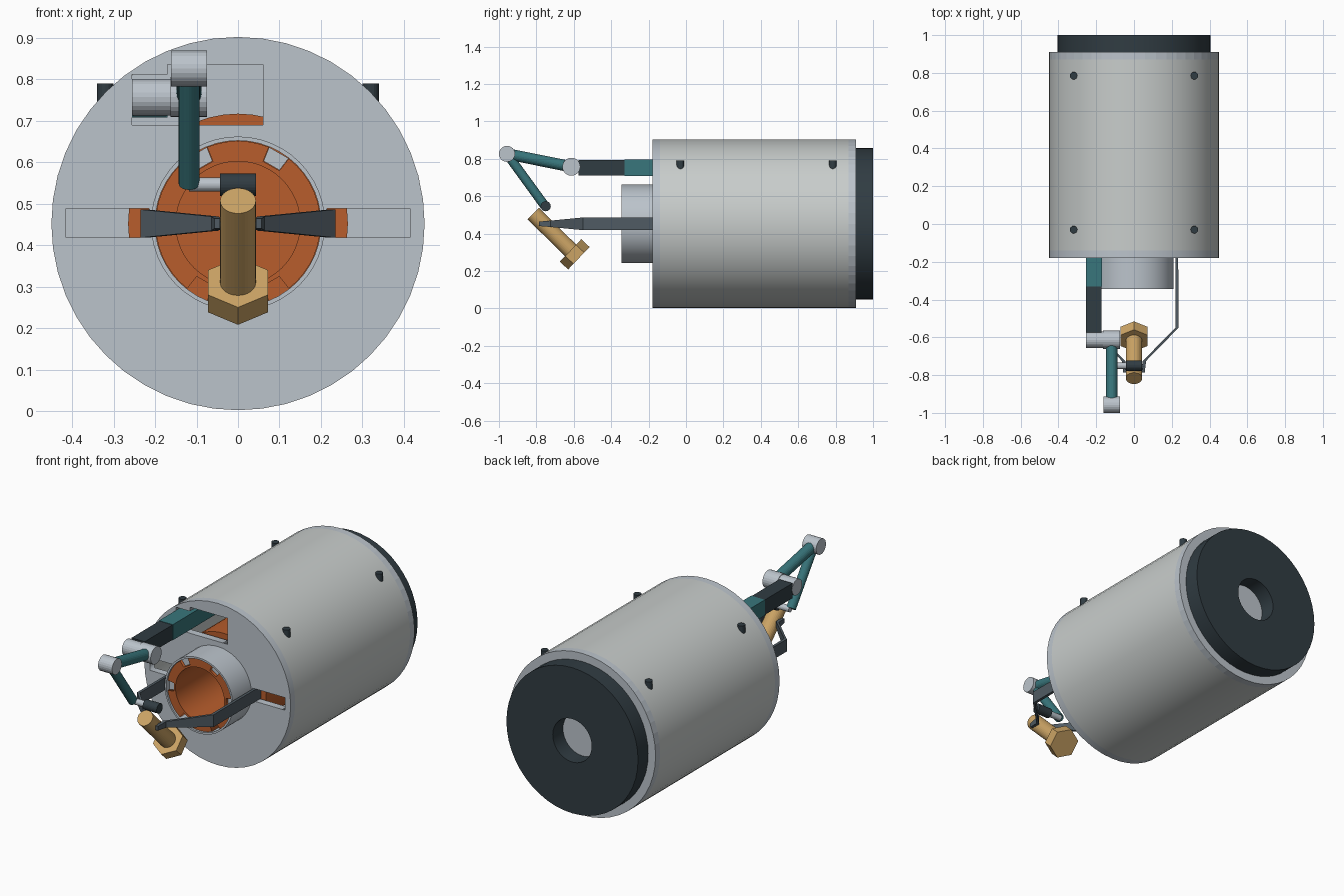
import bpy, bmesh
from math import pi, cos, sin, radians
from mathutils import Vector, Matrix

if "Cube" in bpy.data.objects:
    bpy.data.objects.remove(bpy.data.objects["Cube"])

CZ = 0.452  # height of the main axis


def mat(name, rgb):
    m = bpy.data.materials.new(name)
    m.diffuse_color = (*rgb, 1)
    m.use_nodes = True
    m.node_tree.nodes["Principled BSDF"].inputs["Base Color"].default_value = m.diffuse_color
    return m


SHELL = mat("shell_grey", (0.58, 0.61, 0.60))
STEEL = mat("steel", (0.50, 0.55, 0.60))
DARK = mat("dark", (0.03, 0.045, 0.055))
ARM = mat("arm_grey", (0.08, 0.105, 0.125))
TEAL = mat("teal", (0.04, 0.18, 0.20))
ORANGE = mat("orange", (0.48, 0.11, 0.025))
BRASS = mat("brass", (0.60, 0.37, 0.13))


def add(name, bm, material):
    bmesh.ops.recalc_face_normals(bm, faces=bm.faces)
    me = bpy.data.meshes.new(name)
    bm.to_mesh(me)
    bm.free()
    me.materials.append(material)
    ob = bpy.data.objects.new(name, me)
    bpy.context.collection.objects.link(ob)
    return ob


def rod(name, p, q, r, material, sides=24, turn=0.0):
    """Cylinder between two points."""
    p, q = Vector(p), Vector(q)
    d = q - p
    m = (Matrix.Translation((p + q) / 2) @ d.to_track_quat('Z', 'X').to_matrix().to_4x4()
         @ Matrix.Rotation(turn, 4, 'Z'))
    bm = bmesh.new()
    bmesh.ops.create_cone(bm, cap_ends=True, segments=sides, radius1=r, radius2=r,
                          depth=d.length, matrix=m)
    return add(name, bm, material)


def box(name, lo, hi, material):
    lo, hi = Vector(lo), Vector(hi)
    bm = bmesh.new()
    bmesh.ops.create_cube(bm, size=1, matrix=Matrix.Translation((lo + hi) / 2)
                          @ Matrix.Diagonal((*(hi - lo), 1)))
    return add(name, bm, material)


def circle(r, n=48):
    return [(r * cos(2 * pi * i / n), CZ + r * sin(2 * pi * i / n)) for i in range(n)]


def rect(x0, x1, z0, z1):
    return [(x0, z0), (x1, z0), (x1, z1), (x0, z1)]


def plate(name, loops, y0, y1, material):
    """Outline with holes in the xz plane, extruded along y."""
    cu = bpy.data.curves.new(name, 'CURVE')
    cu.dimensions = '2D'
    cu.fill_mode = 'BOTH'
    cu.extrude = (y1 - y0) / 2
    for loop in loops:
        s = cu.splines.new('POLY')
        s.points.add(len(loop) - 1)
        for pt, (x, z) in zip(s.points, loop):
            pt.co = (x, z, 0, 1)
        s.use_cyclic_u = True
    cu.materials.append(material)
    ob = bpy.data.objects.new(name, cu)
    ob.location.y = (y0 + y1) / 2
    ob.rotation_euler.x = pi / 2
    bpy.context.collection.objects.link(ob)
    bpy.ops.object.select_all(action='DESELECT')
    ob.select_set(True)
    bpy.context.view_layer.objects.active = ob
    bpy.ops.object.convert(target='MESH')
    return bpy.context.object


# Housing: slotted front plate, hollow shell, back plate, dark rear cap
top_slot = [(-0.255, 0.69), (0.06, 0.69), (0.06, 0.835), (-0.17, 0.835), (-0.17, 0.812), (-0.255, 0.812)]
plate("front_plate", [circle(0.45), circle(0.203), top_slot,
                      rect(0.215, 0.415, 0.418, 0.488), rect(-0.415, -0.215, 0.418, 0.488)],
      -0.18, -0.14, STEEL)
plate("housing_shell", [circle(0.45), circle(0.44)], -0.14, 0.87, SHELL)
rod("back_plate", (0, 0.87, CZ), (0, 0.91, CZ), 0.45, STEEL, 48)
plate("rear_cap", [circle(0.405), circle(0.12)], 0.91, 1.0, DARK)

# Mounting studs on top of the shell
for x in (-0.32, 0.32):
    for y in (-0.03, 0.785):
        rod("stud", (x, y, 0.74), (x, y, 0.79), 0.02, DARK, 16)

# Nozzle and the orange core inside it
plate("nozzle", [circle(0.21), circle(0.2)], -0.345, -0.14, STEEL)
notched = []
for k in range(6):
    a = 60 * k
    for r, da in ((0.162, -8), (0.162, 8), (0.199, 8), (0.199, 16), (0.199, 23),
                  (0.199, 30), (0.199, 37), (0.199, 44), (0.199, 52)):
        t = radians(a + da)
        notched.append((r * cos(t), CZ + r * sin(t)))
plate("core_collar", [notched, circle(0.15)], -0.335, -0.13, ORANGE)
plate("core_sleeve", [circle(0.265), circle(0.15)], -0.13, 0.0, ORANGE)
rod("core_body", (0, 0, CZ), (0, 0.87, CZ), 0.265, ORANGE, 48)
for a in (0, 60, 120, 180):
    key = [((r * cos(radians(a + d))), CZ + r * sin(radians(a + d)))
           for r, d in ((0.163, -7.8), (0.163, 7.8), (0.199, 7.8), (0.199, -7.8))]
    plate("collar_key", [key], -0.32, -0.14, STEEL)

# Bent gripper arms, tapering towards the bolt
for side in (-1, 1):
    bm = bmesh.new()
    rings = []
    for x, y, h, t in ((0.227, -0.13, 0.034, 0.007), (0.227, -0.55, 0.034, 0.008),
                       (0.055, -0.725, 0.017, 0.009), (0.05, -0.785, 0.012, 0.007)):
        rings.append([bm.verts.new((side * (x + i * t), y, CZ + j * h))
                      for i, j in ((-1, -1), (1, -1), (1, 1), (-1, 1))])
    for a, b in zip(rings, rings[1:]):
        for i in range(4):
            bm.faces.new((a[i], a[(i + 1) % 4], b[(i + 1) % 4], b[i]))
    bm.faces.new(rings[0])
    bm.faces.new(rings[-1])
    add("gripper_arm", bm, ARM)
    rod("gripper_pad", (side * 0.04, -0.755, CZ), (side * 0.055, -0.755, CZ), 0.015, DARK, 12)

# Bolt held at 45 degrees, hex head pointing down and back
rod("bolt_shank", (0, -0.817, 0.507), (0, -0.61, 0.303), 0.043, BRASS, 32)
head = rod("bolt_head", (0, -0.617, 0.310), (0, -0.573, 0.268), 0.083, BRASS, 6)
# flats must face sideways: turn the hexagon if a corner points along x
if max(v.co.x for v in head.data.vertices) > 0.075:
    c = Vector((0, -0.595, 0.289))
    axis = Vector((0, 0.044, -0.042))
    head.data.transform(Matrix.Translation(c) @ Matrix.Rotation(pi / 6, 4, axis)
                        @ Matrix.Translation(-c))

# Folding tool arm: slide rail, shoulder, elbow, wrist
box("rail_sleeve", (-0.255, -0.33, 0.708), (-0.17, 0.1, 0.795), TEAL)
box("rail", (-0.253, -0.575, 0.71), (-0.172, -0.33, 0.793), DARK)
rod("shoulder_base", (-0.255, -0.613, 0.757), (-0.163, -0.613, 0.757), 0.044, STEEL)
rod("shoulder_joint", (-0.163, -0.613, 0.757), (-0.075, -0.613, 0.757), 0.048, STEEL)
rod("upper_link", (-0.118, -0.613, 0.757), (-0.118, -0.957, 0.826), 0.03, TEAL)
rod("elbow_joint", (-0.161, -0.957, 0.826), (-0.075, -0.957, 0.826), 0.043, STEEL)
rod("lower_link", (-0.118, -0.957, 0.826), (-0.118, -0.755, 0.548), 0.025, TEAL)
rod("wrist_pin", (-0.118, -0.75, 0.546), (-0.043, -0.75, 0.546), 0.017, STEEL)
rod("wrist_tool", (-0.043, -0.75, 0.546), (0.043, -0.75, 0.546), 0.027, DARK)
